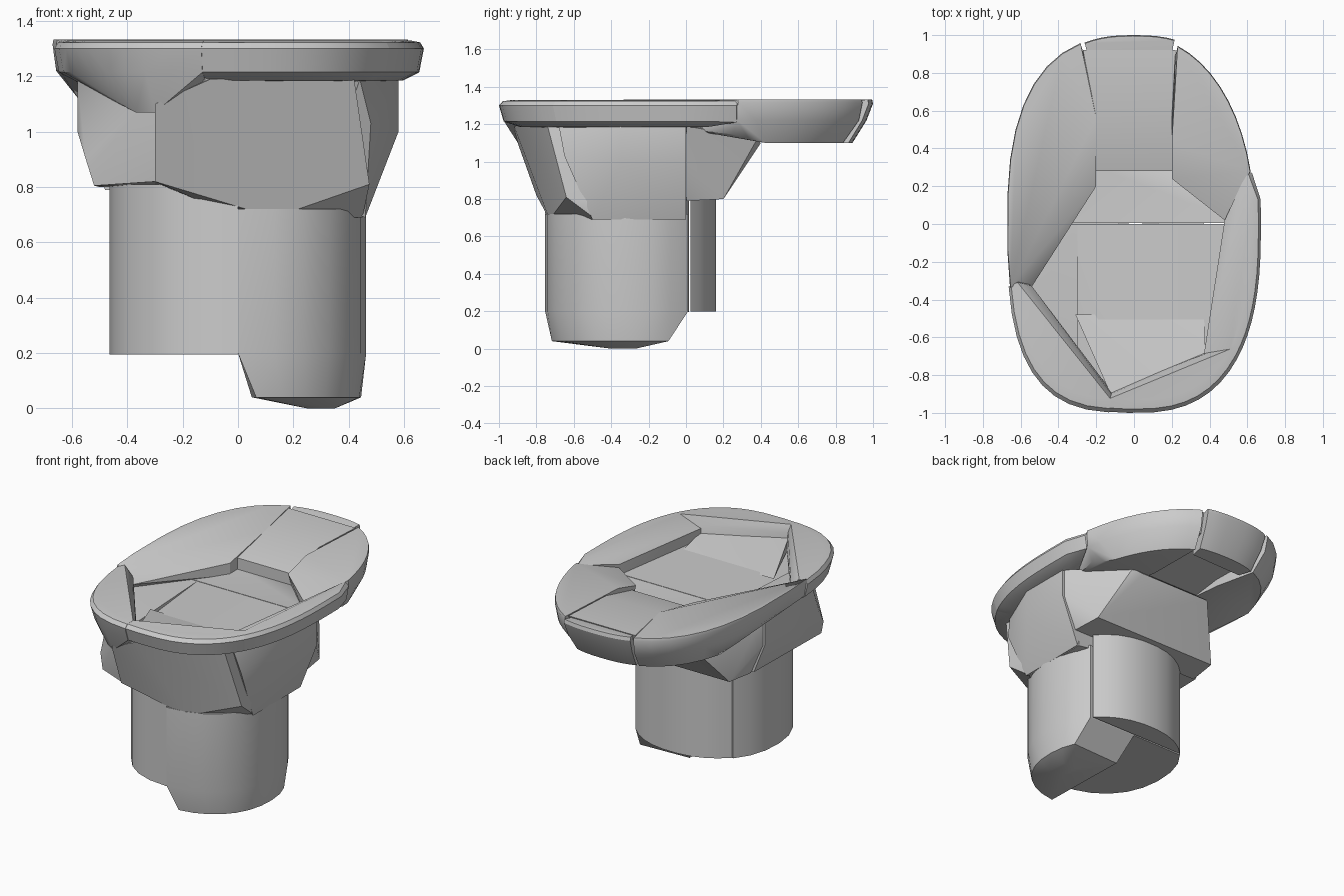
import bpy, bmesh
from math import sin, cos, radians, copysign

cube = bpy.data.objects.get("Cube")
if cube:
    bpy.data.objects.remove(cube)

grey = bpy.data.materials.new("plain grey")
grey.use_nodes = True
grey.diffuse_color = (0.6, 0.6, 0.6, 1)
grey.node_tree.nodes["Principled BSDF"].inputs["Base Color"].default_value = grey.diffuse_color


def hull(name, points):
    """Make one faceted block as the convex hull of its corner points."""
    bm = bmesh.new()
    for point in points:
        bm.verts.new(point)
    result = bmesh.ops.convex_hull(bm, input=bm.verts[:])
    spare = {v for v in result["geom_interior"] + result["geom_unused"]
             if isinstance(v, bmesh.types.BMVert)}
    bmesh.ops.delete(bm, geom=list(spare), context="VERTS")
    bmesh.ops.dissolve_limit(bm, angle_limit=radians(1), verts=bm.verts[:], edges=bm.edges[:])
    bmesh.ops.recalc_face_normals(bm, faces=bm.faces[:])
    mesh = bpy.data.meshes.new(name)
    bm.to_mesh(mesh)
    bm.free()
    mesh.materials.append(grey)
    obj = bpy.data.objects.new(name, mesh)
    bpy.context.collection.objects.link(obj)
    bpy.ops.object.select_all(action="DESELECT")
    obj.select_set(True)
    bpy.context.view_layer.objects.active = obj
    bpy.ops.object.shade_smooth_by_angle(angle=radians(32))


def arc(start, end, width, depth, power=2.0, steps=9):
    """Points along part of a superellipse."""
    points = []
    for i in range(steps + 1):
        a = radians(start + (end - start) * i / steps)
        c, s = cos(a), sin(a)
        points.append((copysign(abs(c) ** (2 / power), c) * width,
                       copysign(abs(s) ** (2 / power), s) * depth))
    return points


FLAT_TOP = ((0.995, 1.333), (1, 1.315), (0.98, 1.22))
ROUND_TOP = ((0.93, 1.33), (0.98, 1.323), (1, 1.3), (0.975, 1.215))


def rim(name, start, end, inner, section, width=0.672, power=2.6):
    """Rim segment: outer arc with a cross-section, joined to a few inner corners."""
    points = list(inner)
    for x, y in arc(start, end, width, 1, power):
        low = min(1.185, max(1.1, 1.2 - 0.3 * (y - 0.1)))
        for scale, z in section + ((0.89, low),):
            points.append((x * scale, y * scale, z))
    hull(name, points)


# Rim segments, following the oval round from the back
rim("rim_back_right_side", 109, 194,
    [(-0.2, 0.56, 1.333), (-0.2, 0.56, 1.11), (-0.2, 0.2, 1.26),
     (-0.2, 0.3, 1.13), (-0.2, 0.2, 1.18), (-0.54, -0.33, 1.23)], FLAT_TOP)
rim("rim_front_right_side", 191, 265,
    [(-0.54, -0.33, 1.28), (-0.12, -0.9, 1.28), (-0.54, -0.33, 1.19),
     (-0.37, -0.84, 1.07), (-0.3, -0.88, 1.07), (-0.14, -0.93, 1.2)], ROUND_TOP, power=3)
rim("rim_front", 262.6, 320,
    [(-0.12, -0.9, 1.28), (0.37, -0.69, 1.28), (0.37, -0.69, 1.18)], ROUND_TOP)
rim("rim_left_side", 320, 364,
    [(0.37, -0.69, 1.26), (0.48, 0.02, 1.26), (0.37, -0.69, 1.18), (0.48, 0.02, 1.18),
     (0.6, 0.28, 1.325), (0.625, 0.27, 1.3), (0.61, 0.27, 1.21)], ROUND_TOP)
rim("rim_back_left_side", 15, 70,
    [(0.2, 0.43, 1.333), (0.2, 0.24, 1.28), (0.48, 0.02, 1.24),
     (0.2, 0.43, 1.11), (0.2, 0.3, 1.13), (0.48, 0.02, 1.17)], FLAT_TOP, 0.638, 2.12)

# Back shelf with its hanging flange
hull("back_shelf", [(side * x, y, z) for side in (-1, 1) for x, y, z in (
    (0.2, 0.28, 1.265), (0.2, 0.28, 1.12), (0.2, 0.56, 1.333), (0.22, 0.92, 1.333),
    (0.22, 0.88, 1.2))] + [(-0.27, 0.92, 1.333), (-0.27, 0.88, 1.2)])
hull("back_flange", [(x * s, y * s, z) for x, y in arc(76, 108, 0.67, 1, 2.5)
                     for s, z in ((0.995, 1.333), (1, 1.31), (0.965, 1.22),
                                  (0.89, 1.1), (0.8, 1.1), (0.76, 1.3))])

# Bowl blocks
hull("bowl_middle", [
    (-0.3, -0.8, 0.82), (0.475, -0.64, 0.81), (0.13, -0.73, 0.69), (0, -0.65, 0.69),
    (0.45, -0.48, 0.69), (0.45, 0, 0.69), (-0.3, 0, 0.8),
    (-0.3, -0.9, 1.1), (-0.1, -0.92, 1.19), (0.42, -0.74, 1.19),
    (0.42, 0, 1.19), (-0.3, 0, 1.19)])
hull("bowl_right_side", [
    (-0.3, -0.79, 0.82), (-0.52, -0.68, 0.805), (-0.5, 0, 0.8), (-0.3, 0, 0.8),
    (-0.55, -0.66, 0.9), (-0.58, -0.57, 1.0), (-0.58, 0, 1.0),
    (-0.58, -0.5, 1.19), (-0.58, 0, 1.19), (-0.3, -0.86, 1.15), (-0.3, 0, 1.19)])
hull("bowl_left_side", [
    (0.44, -0.68, 1.19), (0.48, -0.65, 1.03), (0.46, -0.5, 0.69), (0.46, 0, 0.69),
    (0.58, -0.35, 1.0), (0.58, 0, 1.0), (0.58, -0.35, 1.19), (0.58, 0, 1.19),
    (0.3, 0, 1.19), (0.3, -0.4, 0.75)])
hull("bowl_back", [(side * x, y, z) for side in (-1, 1) for x, y, z in (
    (0.48, 0.004, 0.79), (0.46, 0.2, 0.8), (0.57, 0.004, 1.0), (0.57, 0.004, 1.19),
    (0.26, 0.4, 1.1), (0.2, 0.3, 1.19))] + [(0.33, 0.38, 1.12)])
hull("bowl_front_slope", [
    (-0.31, -0.48, 1.185), (0.37, -0.48, 1.185), (0.38, -0.7, 1.23),
    (-0.12, -0.91, 1.25), (-0.12, -0.91, 1.18), (0.38, -0.7, 1.18)])


# Pedestal blocks, all on one round footprint
def shaft(name, start, end, bottom, top, extra=()):
    ring = [(x, y - 0.295) for x, y in arc(start, end, 0.464, 0.458, 2.2)]
    hull(name, [(x, y, z) for x, y in ring for z in (bottom, top)] + list(extra))


shaft("pedestal_back", 42, 138, 0.2, 0.81)
shaft("pedestal_right_side", 139, 270, 0.195, 0.81, [(0, 0, 0.21), (0, 0, 0.8)])
foot = [(x, y - 0.295, 0.04) for x, y in arc(-83, 26, 0.445, 0.425, 2.2)]
shaft("pedestal_left_side", -90, 40, 0.2, 0.72,
      foot + [(0, 0, 0.21), (0, 0, 0.72), (0.05, -0.11, 0.04),
              (0.25, -0.4, 0), (0.35, -0.4, 0), (0.25, -0.27, 0), (0.35, -0.27, 0)])
